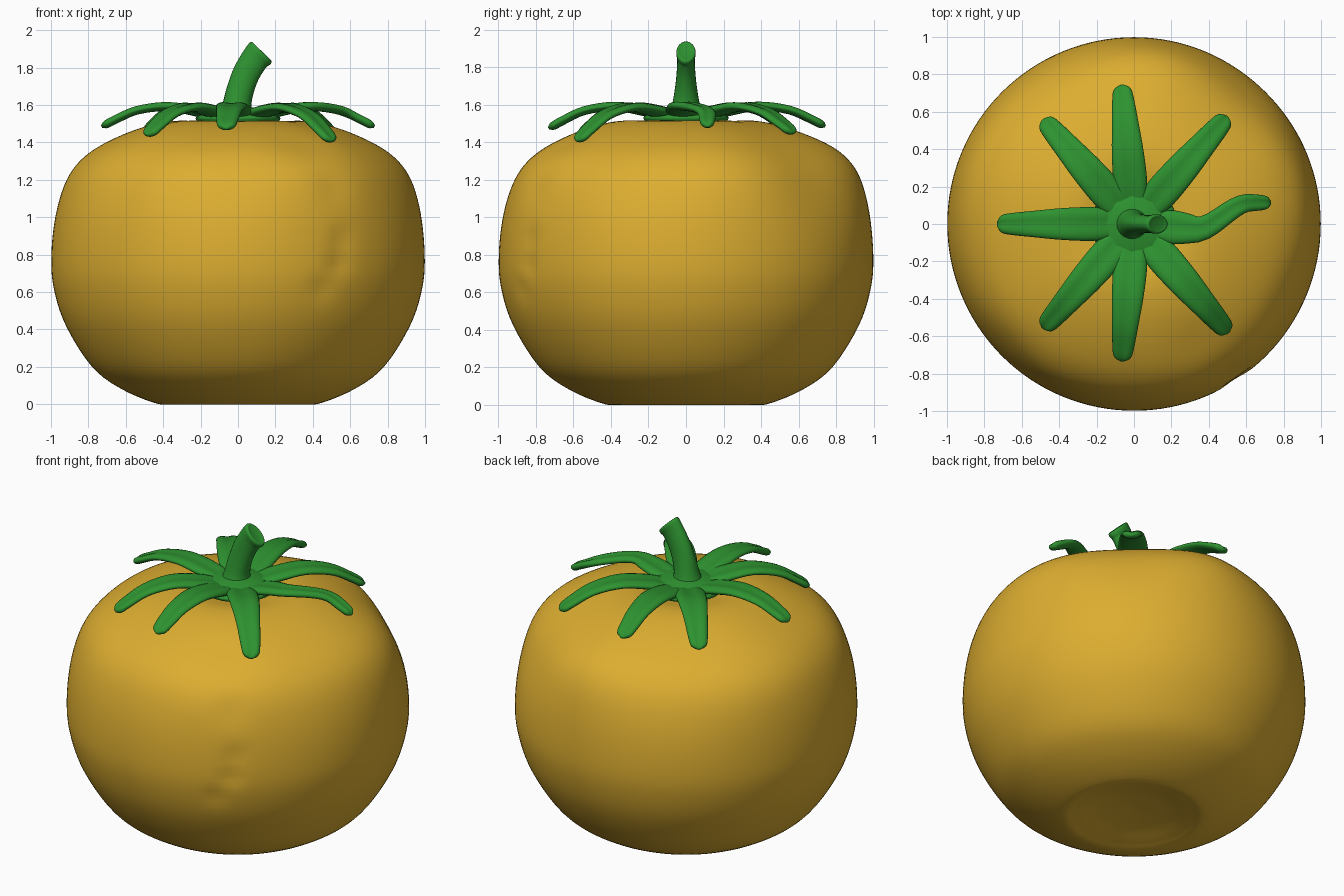
import bpy, bmesh
from math import sin, cos, pi, exp, radians
from mathutils import Vector

if "Cube" in bpy.data.objects:
    bpy.data.objects.remove(bpy.data.objects["Cube"], do_unlink=True)


def material(name, colour):
    mat = bpy.data.materials.new(name)
    mat.use_nodes = True
    mat.diffuse_color = colour
    mat.node_tree.nodes["Principled BSDF"].inputs["Base Color"].default_value = colour
    return mat


golden = material("golden skin", (0.72, 0.42, 0.03, 1))
green = material("leaf green", (0.027, 0.29, 0.03, 1))


def smooth_path(points, steps):
    """Catmull-Rom curve through points of any dimension."""
    pts = [Vector(p) for p in points]
    pts = [2 * pts[0] - pts[1]] + pts + [2 * pts[-1] - pts[-2]]
    out = []
    for a, b, c, d in zip(pts, pts[1:], pts[2:], pts[3:]):
        for i in range(steps):
            t = i / steps
            out.append(0.5 * (2 * b + (c - a) * t + (2 * a - 5 * b + 4 * c - d) * t ** 2
                              + (3 * b - a - 3 * c + d) * t ** 3))
    return out + [pts[-2]]


def loft(name, rings, mat, sharp=60):
    """Skin closed rings of equal length and close both ends."""
    bm = bmesh.new()
    rows = [[bm.verts.new(p) for p in ring] for ring in rings]
    n = len(rows[0])
    for low, high in zip(rows, rows[1:]):
        for i in range(n):
            j = (i + 1) % n
            bm.faces.new((low[i], low[j], high[j], high[i]))
    bm.faces.new(rows[0][::-1])
    bm.faces.new(rows[-1])
    bmesh.ops.recalc_face_normals(bm, faces=bm.faces)
    mesh = bpy.data.meshes.new(name)
    bm.to_mesh(mesh)
    bm.free()
    mesh.materials.append(mat)
    obj = bpy.data.objects.new(name, mesh)
    bpy.context.collection.objects.link(obj)
    bpy.ops.object.select_all(action='DESELECT')
    obj.select_set(True)
    bpy.context.view_layer.objects.active = obj
    bpy.ops.object.shade_smooth_by_angle(angle=radians(sharp))
    return obj


# Fruit: lathed profile with a hollow base, a dimpled top and soft dents
profile = [(0.01, 0.05), (0.2, 0.035), (0.34, 0.008), (0.43, 0.003), (0.62, 0.08),
           (0.78, 0.2), (0.92, 0.42), (0.985, 0.62), (0.998, 0.8), (0.975, 1.02),
           (0.92, 1.2), (0.83, 1.32), (0.69, 1.41), (0.5, 1.485), (0.33, 1.515),
           (0.18, 1.495), (0.01, 1.46)]
# position, spread, depth
dents = [((0.62, 0.7, 1.25), 0.3, 0.03), ((0.35, -0.65, 1.38), 0.16, 0.015),
         ((-0.65, -0.65, 1.2), 0.2, 0.012), ((0.45, -0.87, 0.62), 0.06, 0.012),
         ((0.53, -0.83, 0.75), 0.06, 0.018), ((0.55, -0.82, 0.88), 0.06, 0.015),
         ((0.5, -0.78, 1.15), 0.1, 0.012), ((0.1, 0.8, 1.32), 0.2, -0.012)]


def skin_point(r, z, a):
    lobes = 0.008 * exp(-((z - 1.25) / 0.25) ** 2) * sin(5 * a + 0.6)
    p = Vector((r * cos(a), r * sin(a), z))
    out = Vector((p.x, p.y, (z - 0.75) * 0.9)).normalized()
    push = lobes * min(1, r * 2)
    for centre, spread, depth in dents:
        push -= depth * exp(-((p - Vector(centre)).length / spread) ** 2)
    return p + out * push


sides = 128
loft("fruit", [[skin_point(p.x, p.y, 2 * pi * i / sides) for i in range(sides)]
               for p in smooth_path(profile, 5)], golden)


# Leaves: arched strips with a channel along the top and a rounded tip
def leaf(name, angle, length, tip_z, bend=0, slim=1):
    # fraction of length, half width, height, half thickness
    drop = tip_z - 1.49
    spine = [(0.0, 0.06, 1.53, 0.03), (0.14, 0.075, 1.54, 0.032),
             (0.3, 0.09, 1.57, 0.032), (0.52, 0.085 * slim, 1.595 + drop * 0.1, 0.028),
             (0.74, 0.07 * slim, 1.575 + drop * 0.4, 0.026),
             (0.9, 0.058 * slim, 1.525 + drop * 0.8, 0.026),
             (0.97, 0.046 * slim, tip_z + 0.008, 0.024),
             (1.0, 0.012, tip_z - 0.005, 0.008)]
    forward = Vector((cos(angle), sin(angle), 0))
    across = Vector((-sin(angle), cos(angle), 0))
    path = smooth_path([(f * length, w, z, h) for f, w, z, h in spine], 4)
    centres = []
    for s in path:
        t = min(1, max(0, (s[0] / length - 0.45) / 0.4))
        sway = bend * (t * t * (3 - 2 * t) * 1.2 - 0.25 * min(1, s[0] / 0.35))
        centres.append(forward * s[0] + across * sway + Vector((0, 0, s[2])))
    rings = []
    for k, s in enumerate(path):
        tangent = (centres[min(k + 1, len(path) - 1)] - centres[max(k - 1, 0)]).normalized()
        side = Vector((0, 0, 1)).cross(tangent).normalized()
        up = tangent.cross(side)
        ring = []
        for i in range(20):
            a = 2 * pi * i / 20
            groove = 0.45 * exp(-(cos(a) / 0.4) ** 2) if sin(a) > 0 else 0
            lift = s[3] * (sin(a) - groove)
            ring.append(centres[k] + side * s[1] * cos(a) + up * lift)
        rings.append(ring)
    loft(name, rings, green, 70)


leaf("leaf_left", 0, 0.73, 1.49, 0.12, 0.75)
leaf("leaf_back_left", radians(49), 0.76, 1.455)
leaf("leaf_back", radians(95), 0.745, 1.49)
leaf("leaf_back_right", radians(131), 0.74, 1.46)
leaf("leaf_right", radians(180), 0.73, 1.49)
leaf("leaf_front_right", radians(229), 0.74, 1.445)
leaf("leaf_front", radians(265), 0.735, 1.48)
leaf("leaf_front_left", radians(-49), 0.77, 1.415)

# Hub: low dome joining the leaves under the stem
hub = [(0.22, 1.515), (0.225, 1.535), (0.18, 1.56), (0.12, 1.578), (0.06, 1.59), (0.01, 1.6)]
loft("leaf_hub", [[(p.x * cos(2 * pi * i / 32), p.x * sin(2 * pi * i / 32), p.y)
                   for i in range(32)] for p in smooth_path(hub, 3)], green)

# Stem: curved stalk leaning to the left with a wider cut end
# x, z, half width in the bend plane, half width in y
stalk = [(-0.01, 1.53, 0.105, 0.1), (-0.005, 1.6, 0.078, 0.075), (0.012, 1.68, 0.073, 0.06),
         (0.045, 1.77, 0.073, 0.05), (0.09, 1.845, 0.075, 0.047), (0.118, 1.876, 0.08, 0.052),
         (0.128, 1.886, 0.07, 0.045), (0.126, 1.884, 0.05, 0.032)]
path = smooth_path(stalk, 4)
rings = []
for k, s in enumerate(path):
    # the cut end keeps the direction of the upper stalk
    n = min(max(k, 1), 20)
    tangent = Vector((path[n + 1][0] - path[n - 1][0], 0, path[n + 1][1] - path[n - 1][1])).normalized()
    side = Vector((0, 1, 0)).cross(tangent)
    rings.append([Vector((s[0], 0, s[1])) + side * s[2] * cos(2 * pi * i / 24)
                  + Vector((0, s[3] * sin(2 * pi * i / 24), 0)) for i in range(24)])
loft("stem", rings, green, 50)
